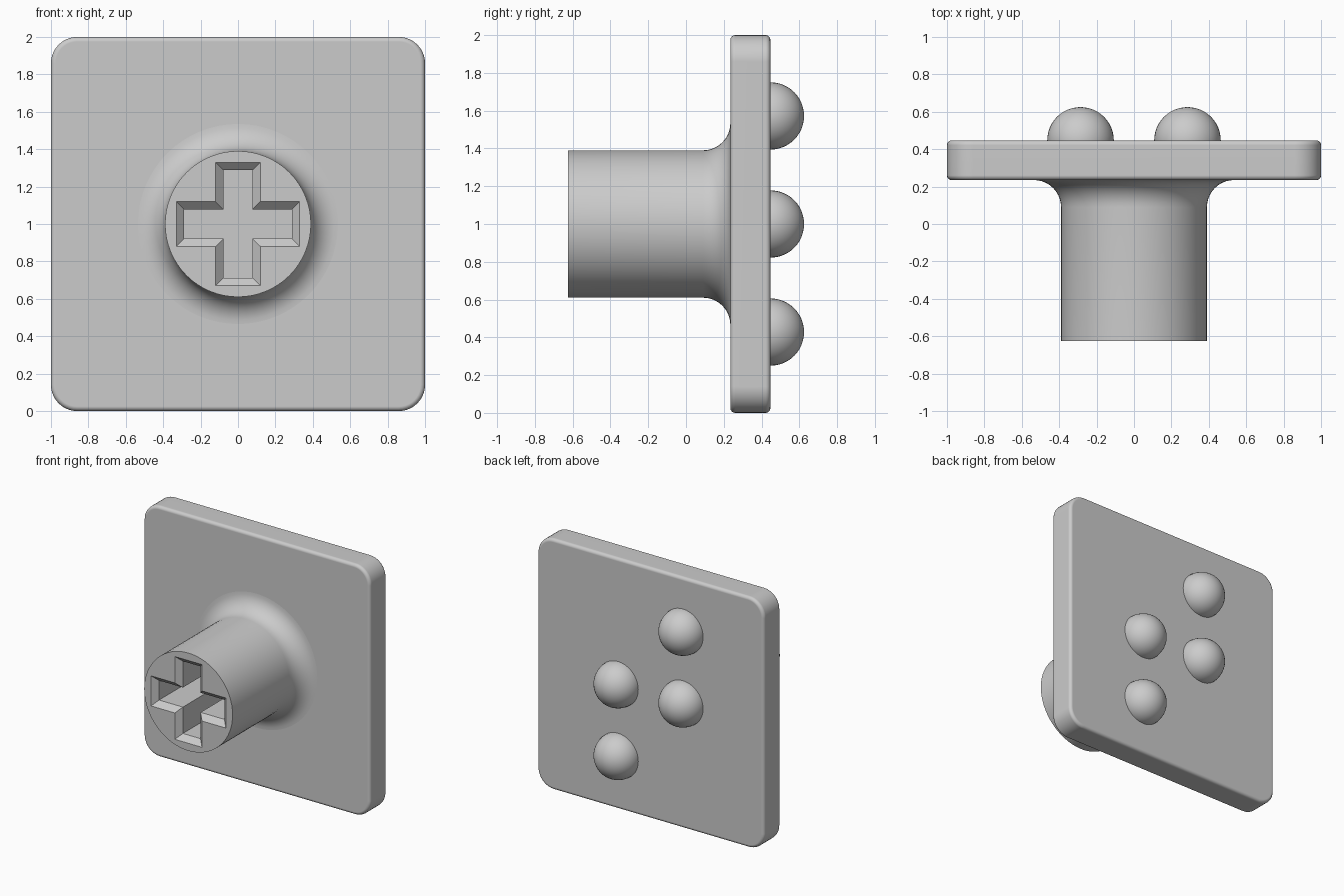
import bpy
import bmesh
from math import sin, cos, pi, radians
from mathutils import Matrix

if "Cube" in bpy.data.objects:
    bpy.data.objects.remove(bpy.data.objects["Cube"], do_unlink=True)

GREY = (0.6, 0.6, 0.6, 1.0)
FRONT, PLATE_FRONT, PLATE_BACK = -0.625, 0.235, 0.447
MID_Z = 1.0

grey = bpy.data.materials.new("plain grey")
grey.use_nodes = True
grey.diffuse_color = GREY
grey.node_tree.nodes["Principled BSDF"].inputs["Base Color"].default_value = GREY


def make_object(name, bm, location):
    bmesh.ops.recalc_face_normals(bm, faces=bm.faces)
    mesh = bpy.data.meshes.new(name)
    bm.to_mesh(mesh)
    bm.free()
    mesh.materials.append(grey)
    obj = bpy.data.objects.new(name, mesh)
    obj.location = location
    bpy.context.collection.objects.link(obj)
    return obj


def select_only(obj):
    bpy.ops.object.select_all(action='DESELECT')
    obj.select_set(True)
    bpy.context.view_layer.objects.active = obj


def smooth(obj):
    select_only(obj)
    bpy.ops.object.shade_smooth_by_angle(angle=radians(35))


def cross_outline(reach, half):
    """One quarter of a plus shape, turned four times."""
    quarter = [(reach, -half), (reach, half), (half, half)]
    points = []
    for _ in range(4):
        points += quarter
        quarter = [(-z, x) for x, z in quarter]
    return points


# Square plate with rounded corners and softened rims
bm = bmesh.new()
thickness = PLATE_BACK - PLATE_FRONT
bmesh.ops.create_cube(bm, size=1, matrix=Matrix.Diagonal((2, thickness, 2, 1)))
corners = [e for e in bm.edges if abs(e.verts[0].co.y - e.verts[1].co.y) > 0.1]
bmesh.ops.bevel(bm, geom=corners, offset=0.14, segments=10, profile=0.5, affect='EDGES')
rims = [e for e in bm.edges if abs(e.verts[0].co.y - e.verts[1].co.y) < 0.01]
bmesh.ops.bevel(bm, geom=rims, offset=0.025, segments=4, profile=0.5, affect='EDGES')
plate = make_object("plate", bm, (0, (PLATE_FRONT + PLATE_BACK) / 2, MID_Z))
smooth(plate)
plate.modifiers.new("flat faces", 'WEIGHTED_NORMAL').keep_sharp = True

# Round post flaring into the plate, turned around the y axis
RADIUS, FILLET, SIDES = 0.39, 0.145, 64
profile = [(RADIUS, FRONT)]
for i in range(11):
    a = i / 10 * pi / 2
    profile.append((RADIUS + FILLET * (1 - cos(a)), PLATE_FRONT - FILLET * (1 - sin(a))))
profile.append((RADIUS + FILLET, PLATE_FRONT + 0.05))
bm = bmesh.new()
rings = [[bm.verts.new((r * cos(2 * pi * k / SIDES), y, r * sin(2 * pi * k / SIDES)))
          for k in range(SIDES)] for r, y in profile]
for low, high in zip(rings, rings[1:]):
    for k in range(SIDES):
        n = (k + 1) % SIDES
        bm.faces.new((low[k], low[n], high[n], high[k]))
bm.faces.new(rings[0])
bm.faces.new(rings[-1])
post = make_object("post", bm, (0, 0, MID_Z))

# Cross-shaped socket with a chamfered mouth
bm = bmesh.new()
layers = [(0.37, 0.16, FRONT - 0.04), (0.288, 0.078, FRONT + 0.042), (0.288, 0.078, 0.13)]
rings = [[bm.verts.new((x, y, z)) for x, z in cross_outline(reach, half)]
         for reach, half, y in layers]
for low, high in zip(rings, rings[1:]):
    for k in range(len(low)):
        n = (k + 1) % len(low)
        bm.faces.new((low[k], low[n], high[n], high[k]))
bm.faces.new(rings[0])
bm.faces.new(rings[-1])
cutter = make_object("socket_cutter", bm, (0, 0, MID_Z))
cutter.hide_render = True

cut = post.modifiers.new("socket", 'BOOLEAN')
cut.operation = 'DIFFERENCE'
cut.solver = 'EXACT'
cut.object = cutter
select_only(post)
bpy.ops.object.modifier_apply(modifier=cut.name)
bpy.data.objects.remove(cutter, do_unlink=True)
smooth(post)

# Four half-round studs in a stagger on the back
STUD, SPACING = 0.178, 0.286
for name, x, z in (("upper_right_stud", -1, 2), ("lower_right_stud", -1, 0),
                   ("upper_left_stud", 1, 0), ("lower_left_stud", 1, -2)):
    bm = bmesh.new()
    bmesh.ops.create_uvsphere(bm, u_segments=40, v_segments=24, radius=STUD,
                              matrix=Matrix.Rotation(pi / 2, 4, 'X'))
    bmesh.ops.bisect_plane(bm, geom=bm.verts[:] + bm.edges[:] + bm.faces[:],
                           plane_co=(0, -0.02, 0), plane_no=(0, 1, 0), clear_inner=True)
    smooth(make_object(name, bm, (x * SPACING, PLATE_BACK, MID_Z + z * SPACING)))
